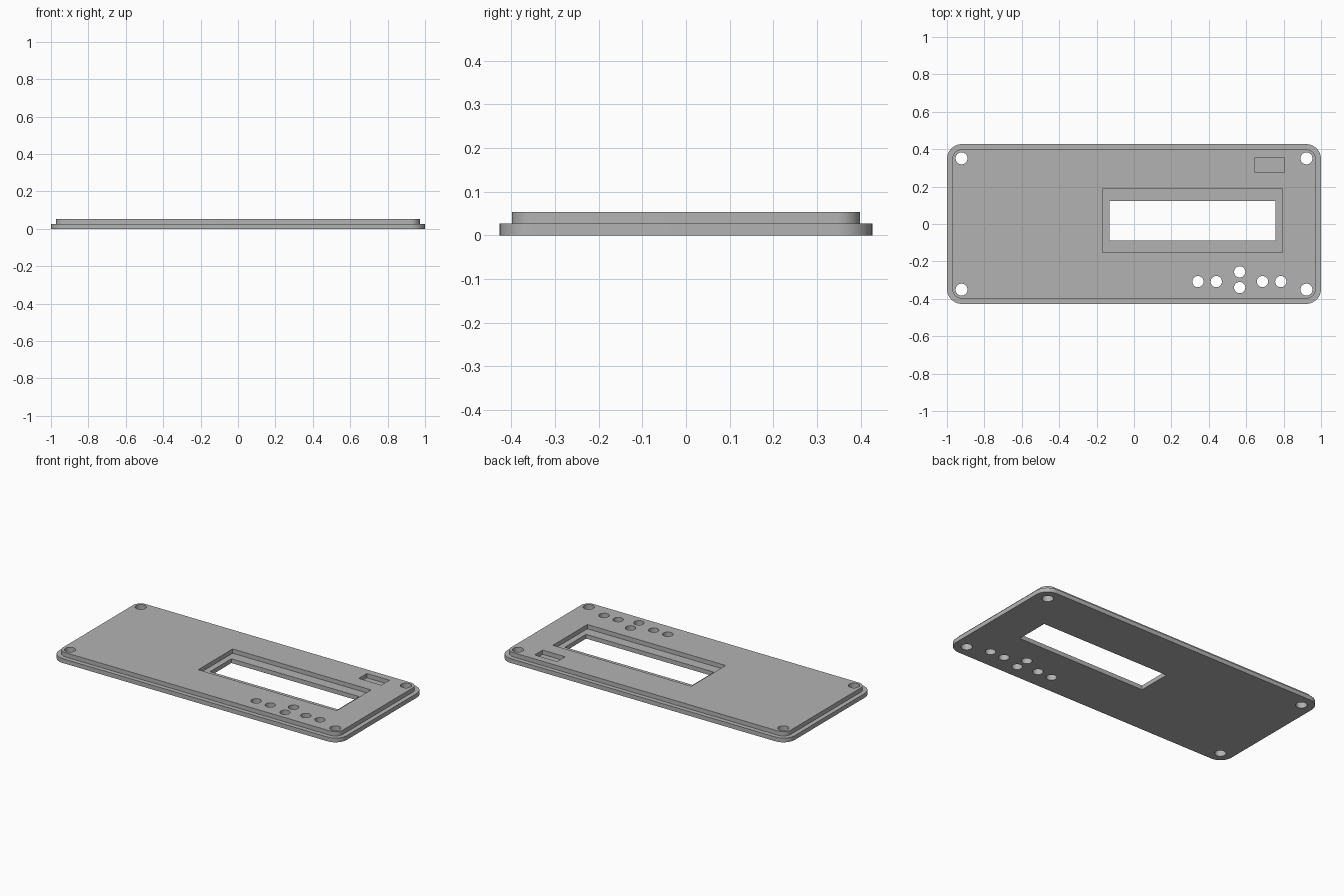
import bpy, bmesh
from math import sin, cos, pi, radians

cube = bpy.data.objects.get("Cube")
if cube:
    bpy.data.objects.remove(cube, do_unlink=True)

STEP, TOP = 0.027, 0.054

grey = bpy.data.materials.new("panel grey")
grey.use_nodes = True
colour = (0.45, 0.45, 0.45, 1)
grey.diffuse_color = colour
grey.node_tree.nodes["Principled BSDF"].inputs["Base Color"].default_value = colour


def rounded(hx, hy, r, n=12):
    """Outline of a rounded rectangle, counter-clockwise."""
    pts = []
    for q, (sx, sy) in enumerate([(1, 1), (-1, 1), (-1, -1), (1, -1)]):
        for i in range(n + 1):
            a = (q + i / n) * pi / 2
            pts.append((sx * (hx - r) + r * cos(a), sy * (hy - r) + r * sin(a)))
    return pts


def circle(x, y, r, n=32):
    return [(x + r * cos(2 * pi * i / n), y + r * sin(2 * pi * i / n)) for i in range(n)]


def rect(x0, x1, y0, y1):
    return [(x0, y0), (x1, y0), (x1, y1), (x0, y1)]


def loft(bm, sections):
    """Closed solid through a stack of (outline, height) sections."""
    rings = [[bm.verts.new((x, y, z)) for x, y in pts] for pts, z in sections]
    for low, high in zip(rings, rings[1:]):
        for i in range(len(low)):
            j = (i + 1) % len(low)
            bm.faces.new((low[i], low[j], high[j], high[i]))
    bm.faces.new(rings[0][::-1])
    bm.faces.new(rings[-1])


def make_object(name, solids):
    bm = bmesh.new()
    for sections in solids:
        loft(bm, sections)
    mesh = bpy.data.meshes.new(name)
    bm.to_mesh(mesh)
    bm.free()
    mesh.materials.append(grey)
    obj = bpy.data.objects.new(name, mesh)
    bpy.context.collection.objects.link(obj)
    return obj


# Stepped panel: wide flange below, narrower raised plate above
flange, plate = rounded(1, 0.427, 0.08), rounded(0.972, 0.399, 0.052)
panel = make_object("front_panel", [[(flange, 0), (flange, STEP), (plate, STEP), (plate, TOP)]])

# Screw holes, button holes and display window go right through
holes = [circle(sx * 0.922, sy * 0.351, 0.032) for sx in (-1, 1) for sy in (-1, 1)]
holes += [circle(x, -0.308, 0.03) for x in (0.342, 0.44, 0.687, 0.785)]
holes += [circle(0.565, y, 0.03) for y in (-0.256, -0.34)]
holes.append(rect(-0.132, 0.756, -0.088, 0.123))
through = make_object("through_cutter", [[(h, -0.1), (h, 0.2)] for h in holes])

# Shallow recesses around the display and in the corner
pockets = [rect(-0.169, 0.793, -0.153, 0.188), rect(0.647, 0.804, 0.275, 0.355)]
shallow = make_object("pocket_cutter", [[(p, STEP), (p, 0.2)] for p in pockets])

for cutter in (shallow, through):
    cutter.hide_render = True
    mod = panel.modifiers.new(cutter.name, "BOOLEAN")
    mod.operation = "DIFFERENCE"
    mod.solver = "EXACT"
    mod.object = cutter

# Bake the cuts and drop the cutters
bpy.context.view_layer.update()
evaluated = panel.evaluated_get(bpy.context.evaluated_depsgraph_get())
baked = bpy.data.meshes.new_from_object(evaluated)
panel.modifiers.clear()
panel.data = baked
for cutter in (shallow, through):
    bpy.data.objects.remove(cutter, do_unlink=True)

bpy.ops.object.select_all(action="DESELECT")
panel.select_set(True)
bpy.context.view_layer.objects.active = panel
bpy.ops.object.shade_smooth_by_angle(angle=radians(30))
